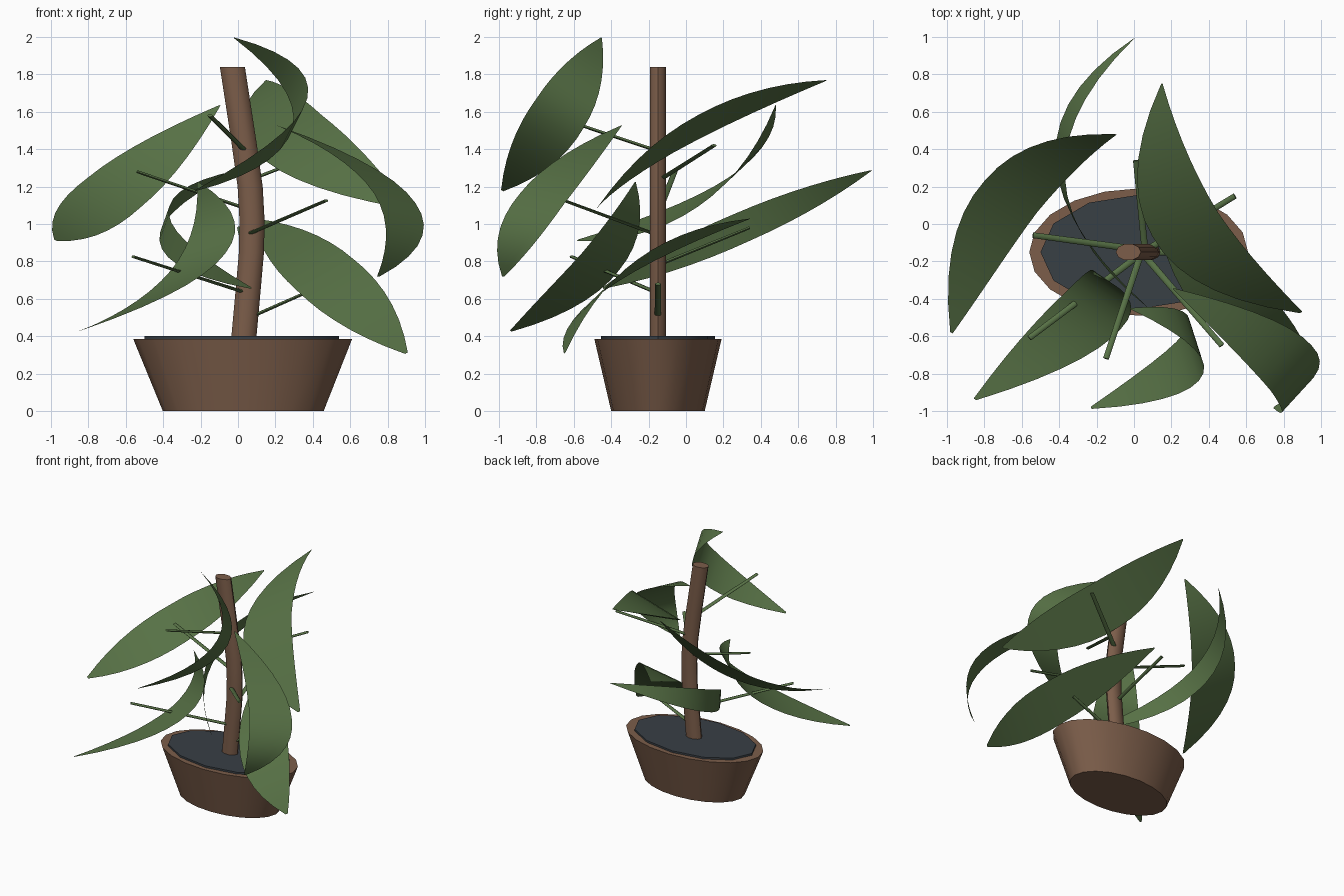
import bpy, bmesh, math
from mathutils import Vector

if "Cube" in bpy.data.objects:
    bpy.data.objects.remove(bpy.data.objects["Cube"])


def material(name, rgb):
    m = bpy.data.materials.new(name)
    m.diffuse_color = (*rgb, 1)
    m.use_nodes = True
    m.node_tree.nodes["Principled BSDF"].inputs["Base Color"].default_value = m.diffuse_color
    return m


CLAY = material("clay", (0.20, 0.11, 0.068))
BARK = material("bark", (0.20, 0.11, 0.068))
SOIL = material("dark_soil", (0.04, 0.05, 0.06))
GREEN = material("leaf_green", (0.095, 0.165, 0.06))


def make(name, bm, mat, recalc=True, angle=40):
    if recalc:
        bmesh.ops.recalc_face_normals(bm, faces=bm.faces)
    me = bpy.data.meshes.new(name)
    bm.to_mesh(me)
    bm.free()
    me.materials.append(mat)
    ob = bpy.data.objects.new(name, me)
    bpy.context.collection.objects.link(ob)
    bpy.ops.object.select_all(action='DESELECT')
    ob.select_set(True)
    bpy.context.view_layer.objects.active = ob
    bpy.ops.object.shade_smooth_by_angle(angle=math.radians(angle))
    return ob


def loft(name, rings, sides, mat):
    """Capped stack of horizontal ellipses: (x, y, z, rx, ry)."""
    bm = bmesh.new()
    loops = []
    for x, y, z, rx, ry in rings:
        loops.append([bm.verts.new((x + rx * math.cos(2 * math.pi * i / sides),
                                    y + ry * math.sin(2 * math.pi * i / sides), z))
                      for i in range(sides)])
    for a, b in zip(loops, loops[1:]):
        for i in range(sides):
            j = (i + 1) % sides
            bm.faces.new((a[i], a[j], b[j], b[i]))
    bm.faces.new(loops[0][::-1])
    bm.faces.new(loops[-1])
    return make(name, bm, mat)


def stem(name, a, b, r=0.018):
    """Slightly flattened rod from a to b."""
    a, b = Vector(a), Vector(b)
    bm = bmesh.new()
    bmesh.ops.create_cone(bm, cap_ends=True, segments=8, radius1=r, radius2=r * 0.85,
                          depth=(b - a).length)
    bmesh.ops.scale(bm, vec=(1, 0.5, 1), verts=bm.verts)
    rot = (b - a).to_track_quat('Z', 'Y').to_matrix().to_4x4()
    rot.translation = (a + b) / 2
    bm.transform(rot)
    return make(name, bm, GREEN)


def leaf(name, base, left, right, tip, n=14, across=4):
    """Curled blade ruled between two curved edges, a little fuller at the tip."""
    base, left, right, tip = map(Vector, (base, left, right, tip))
    mid, half = (left + right) / 2, (right - left) / 2
    bm = bmesh.new()
    rows = []
    for k in range(n + 1):
        t = 0.005 + 0.985 * k / n
        spine = (base * (1 - t) * (1 - 2 * t) + mid * 4 * t * (1 - t)
                 + tip * t * (2 * t - 1))
        width = 4 * t * (1 - t) * (1 + 0.4 * max(0, t - 0.5))
        rows.append([bm.verts.new(spine + half * width * (2 * s / across - 1))
                     for s in range(across + 1)])
    for a, b in zip(rows, rows[1:]):
        for s in range(across):
            bm.faces.new((a[s], a[s + 1], b[s + 1], b[s]))
    return make(name, bm, GREEN, recalc=False, angle=80)


# Pot and soil
loft("pot", [(0.028, -0.15, 0, 0.43, 0.25), (0.025, -0.15, 0.385, 0.585, 0.34)], 20, CLAY)
loft("soil", [(0.02, -0.15, 0.37, 0.52, 0.305), (0.02, -0.15, 0.4, 0.52, 0.305)], 12, SOIL)

# Bent trunk
path = [(0.03, 0.38), (0.05, 0.6), (0.072, 0.85), (0.075, 1.02), (0.065, 1.2),
        (0.03, 1.45), (-0.03, 1.84)]
loft("trunk", [(x, -0.15, z, 0.067, 0.046) for x, z in path], 10, BARK)

# Leaf stalks: start on trunk, end near the blade
stalks = [
    ((0.05, -0.14, 1.08), (-0.54, -0.06, 1.28)),
    ((0.04, -0.15, 1.39), (-0.15, -0.72, 1.58)),
    ((0.04, -0.15, 0.94), (0.47, -0.65, 1.125)),
    ((0.05, -0.15, 0.63), (-0.56, -0.61, 0.825)),
    ((0.04, -0.15, 0.49), (0.47, -0.15, 0.68)),
    ((0.05, -0.15, 1.23), (0.54, 0.15, 1.42)),
    ((0.06, -0.15, 0.78), (0.01, 0.34, 0.98)),
]
for i, (a, b) in enumerate(stalks):
    stem(f"leaf_stalk_{i + 1}", a, b)

# Leaf blades: base, two mid-edge points, tip
blades = [
    ((-0.09, 0.48, 1.64), (-0.80, 0.23, 1.25), (-0.52, 0.06, 1.09), (-0.98, -0.60, 0.91)),
    ((-0.03, -0.45, 2.0), (0.37, -0.80, 1.67), (0.29, -0.55, 1.51), (-0.25, -0.99, 1.17)),
    ((0.20, -0.34, 1.53), (0.73, -0.89, 1.16), (0.95, -0.65, 1.11), (0.74, -0.98, 0.71)),
    ((-0.22, -0.27, 1.23), (-0.36, -0.36, 0.75), (-0.07, -0.56, 0.84), (-0.87, -0.95, 0.42)),
    ((0.08, 0.35, 1.03), (0.62, -0.26, 0.81), (0.32, -0.44, 0.64), (0.91, -0.65, 0.30)),
    ((0.15, 0.76, 1.77), (0.10, -0.07, 1.38), (0.45, 0.06, 1.58), (0.91, -0.48, 1.08)),
    ((0.01, 1.0, 1.29), (-0.37, 0.25, 1.05), (-0.42, 0.34, 0.91), (0.09, -0.46, 0.65)),
]
for i, pts in enumerate(blades):
    leaf(f"leaf_{i + 1}", *pts)
